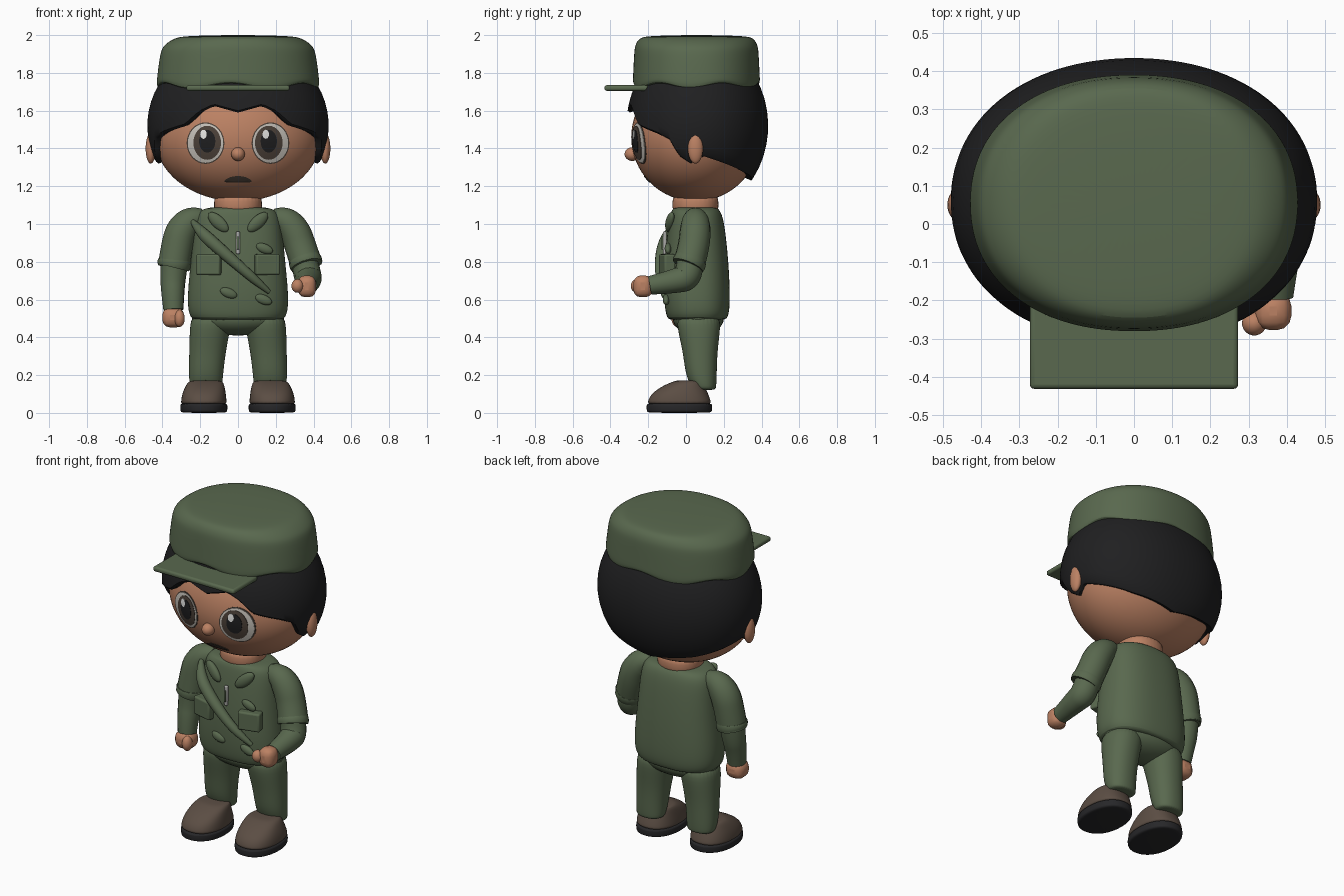
import bpy, bmesh
from math import sin, cos, pi, radians, sqrt, degrees

cube = bpy.data.objects.get("Cube")
if cube:
    bpy.data.objects.remove(cube, do_unlink=True)


def material(name, r, g, b):
    m = bpy.data.materials.new(name)
    m.use_nodes = True
    m.diffuse_color = (r, g, b, 1)
    node = next(n for n in m.node_tree.nodes if n.type == 'BSDF_PRINCIPLED')
    node.inputs["Base Color"].default_value = (r, g, b, 1)
    node.inputs["Roughness"].default_value = 0.8
    return m


GREEN = material("uniform green", .1, .14, .077)
SKIN = material("skin", .5, .22, .125)
HAIR = material("hair black", .014, .014, .015)
BROWN = material("boot brown", .105, .075, .057)
SOLE = material("sole black", .02, .02, .022)
WHITE = material("eye white", .58, .55, .5)
IRIS = material("iris brown", .075, .055, .042)
SHINE = material("eye highlight", .85, .85, .83)
METAL = material("zip grey", .4, .4, .38)


def finish(ob, mat, angle=50):
    ob.data.materials.clear()
    ob.data.materials.append(mat)
    bpy.ops.object.select_all(action='DESELECT')
    ob.select_set(True)
    bpy.context.view_layer.objects.active = ob
    bpy.ops.object.shade_smooth_by_angle(angle=radians(angle))
    return ob


def skin_rings(name, rings, mat, subdiv=0):
    """Bridge equal-length rings of points and cap both ends."""
    bm = bmesh.new()
    vs = [[bm.verts.new(p) for p in ring] for ring in rings]
    n = len(rings[0])
    for a, b in zip(vs, vs[1:]):
        for i in range(n):
            j = (i + 1) % n
            bm.faces.new((a[i], a[j], b[j], b[i]))
    bm.faces.new(vs[0])
    bm.faces.new(vs[-1])
    bmesh.ops.recalc_face_normals(bm, faces=bm.faces)
    me = bpy.data.meshes.new(name)
    bm.to_mesh(me)
    bm.free()
    ob = bpy.data.objects.new(name, me)
    bpy.context.collection.objects.link(ob)
    if subdiv:
        ob.modifiers.new("smooth", 'SUBSURF').levels = subdiv
        ob.modifiers["smooth"].render_levels = subdiv
    return finish(ob, mat)


def oval(t, rx, ry, p):
    """Point on a superellipse, t = 0 facing the front."""
    s, c = sin(t), -cos(t)
    k = (abs(s) ** p + abs(c) ** p) ** (-1 / p)
    return rx * s * k, ry * c * k


def loft(name, sections, mat, p=2.2, n=32, wave=0):
    """Sections are (z, rx, ry, cx, cy); wave ripples the first two."""
    rings = []
    for k, (z, rx, ry, cx, cy) in enumerate(sections):
        ring = []
        for i in range(n):
            t = 2 * pi * i / n
            x, y = oval(t, rx, ry, p)
            ring.append((cx + x, cy + y, z + (wave * cos(6 * t + .6) if k < 2 else 0)))
        rings.append(ring)
    return skin_rings(name, rings, mat, 2)


def ball(name, loc, size, mat, rot=(0, 0, 0), seg=32):
    bpy.ops.mesh.primitive_uv_sphere_add(segments=seg, ring_count=seg // 2, location=loc, rotation=rot)
    ob = bpy.context.object
    ob.name, ob.scale = name, size
    return finish(ob, mat, 180)


def block(name, loc, size, mat, bevel, rot=(0, 0, 0)):
    bpy.ops.mesh.primitive_cube_add(size=1, location=loc, rotation=rot)
    ob = bpy.context.object
    ob.name, ob.scale = name, size
    bpy.ops.object.transform_apply(location=False, rotation=False, scale=True)
    mod = ob.modifiers.new("bevel", 'BEVEL')
    mod.width, mod.segments = bevel, 3
    return finish(ob, mat)


def tube(name, pts, mat):
    """Round limb through (x, y, z, radius) points."""
    cu = bpy.data.curves.new(name, 'CURVE')
    cu.dimensions, cu.bevel_depth, cu.bevel_resolution = '3D', 1, 6
    cu.use_fill_caps = True
    sp = cu.splines.new('NURBS')
    sp.points.add(len(pts) - 1)
    for q, (x, y, z, r) in zip(sp.points, pts):
        q.co, q.radius = (x, y, z, 1), r
    sp.order_u, sp.use_endpoint_u, sp.resolution_u = 3, True, 6
    tmp = bpy.data.objects.new(name + " path", cu)
    bpy.context.collection.objects.link(tmp)
    dg = bpy.context.evaluated_depsgraph_get()
    me = bpy.data.meshes.new_from_object(tmp.evaluated_get(dg))
    bpy.data.objects.remove(tmp, do_unlink=True)
    ob = bpy.data.objects.new(name, me)
    bpy.context.collection.objects.link(ob)
    return finish(ob, mat)


# Head, nose, ears, neck
HX, HY, HZ, CY, CZ = .44, .34, .34, .05, 1.46
ball("head", (0, CY, CZ), (HX, HY, HZ), SKIN, seg=64)
ball("nose", (0, -.285, 1.37), (.036, .04, .036), SKIN)
loft("neck", [(1.05, .13, .125, 0, .05), (1.1, .125, .12, 0, .05), (1.17, .13, .125, 0, .05)], SKIN)


def face_plate(name, cx, cz, rx, rz, off, mat, bend=0):
    """Thin oval plate following the curve of the face."""
    rings = []
    for scale, o in ((1, -.004), (1, off), (.6, off), (.05, off)):
        ring = []
        for i in range(32):
            dx = rx * scale * sin(2 * pi * i / 32)
            x, z = cx + dx, cz + rz * scale * cos(2 * pi * i / 32) + bend * dx * dx
            y = CY - HY * sqrt(1 - (x / HX) ** 2 - ((z - CZ) / HZ) ** 2)
            ring.append((x, y - o, z))
        rings.append(ring)
    return skin_rings(name, rings, mat)


for side, s in (("left", 1), ("right", -1)):
    ball(side + " ear", (s * .462, .05, 1.4), (.027, .04, .08), SKIN)
    face_plate(side + " eye outline", s * .172, 1.428, .1, .11, .002, IRIS)
    face_plate(side + " eye white", s * .172, 1.428, .094, .104, .004, WHITE)
    face_plate(side + " iris", s * .163, 1.43, .073, .09, .006, IRIS)
    face_plate(side + " pupil", s * .163, 1.438, .043, .06, .008, HAIR)
    face_plate(side + " eye highlight", s * .165 - .018, 1.475, .017, .024, .0095, SHINE)
face_plate("mouth", 0, 1.237, .072, .017, .004, IRIS, bend=-2)

# Hair shell with a scalloped lower edge, angle measured from the front
EDGE = [(0, 1.6), (16, 1.635), (25, 1.6), (35, 1.53), (55, 1.49), (66, 1.46),
        (74, 1.37), (84, 1.33), (95, 1.37), (140, 1.285), (180, 1.24)]


def hair_edge(t):
    a = degrees(min(t, 2 * pi - t))
    for (a0, z0), (a1, z1) in zip(EDGE, EDGE[1:]):
        if a <= a1 + 1e-6:
            return z0 + (z1 - z0) * (a - a0) / (a1 - a0)
    return EDGE[-1][1]


steps = [(k / 10, 1, 0) for k in range(11)] + [(1, .97, -.01), (1, .86, .005), (.9, .8, 0)]
hair = []
for f, scale, dz in steps:
    ring = []
    for i in range(120):
        t = 2 * pi * i / 120
        z = 1.84 + (hair_edge(t) - 1.84) * f
        r = scale * sqrt(1 - ((z - 1.52) / .45) ** 2)
        x, y = oval(t, .48 * r, .375 * r, 2.12)
        ring.append((x, y + .06, z + dz))
    hair.append(ring)
skin_rings("hair", hair, HAIR)

# Cap and visor
loft("cap", [(1.72, .4, .31, 0, .055), (1.735, .432, .338, 0, .055), (1.77, .43, .336, 0, .055),
             (1.91, .412, .33, 0, .055), (1.945, .395, .325, 0, .055), (1.985, .34, .305, 0, .055),
             (1.995, .28, .26, 0, .055), (2.0, .1, .09, 0, .055)], GREEN, n=48, wave=.018)
block("cap visor", (0, -.3, 1.72), (.546, .264, .03), GREEN, .012)

# Torso and hips
loft("jacket", [(.49, .22, .14, 0, .06), (.5, .25, .16, 0, .06), (.55, .267, .172, 0, .06),
                (.66, .265, .176, 0, .056), (.8, .25, .17, 0, .055), (.95, .237, .155, 0, .055),
                (1.04, .225, .14, 0, .055), (1.08, .195, .125, 0, .05), (1.092, .12, .1, 0, .05)],
     GREEN, p=2.5)
ball("hips", (0, .065, .5), (.245, .135, .09), GREEN)

# Legs and boots
for side, s in (("left", 1), ("right", -1)):
    loft(side + " trouser leg", [(.12, .075, .055, s * .17, .1), (.135, .085, .065, s * .17, .095),
                                 (.2, .091, .083, s * .17, .08), (.32, .096, .09, s * .162, .075),
                                 (.45, .108, .115, s * .148, .068), (.53, .11, .115, s * .135, .065)], GREEN)
    loft(side + " sole", [(0, .115, .165, s * .181, -.035), (.006, .125, .174, s * .181, -.035),
                          (.045, .126, .175, s * .181, -.035), (.052, .118, .167, s * .181, -.035)], SOLE)
    loft(side + " boot", [(.04, .12, .168, s * .181, -.035), (.06, .121, .168, s * .181, -.035),
                          (.1, .116, .152, s * .18, -.034), (.14, .104, .115, s * .175, -.015),
                          (.165, .092, .08, s * .171, .008), (.173, .07, .06, s * .17, .015)], BROWN, p=2.4)

# Right arm hangs straight
tube("right sleeve", [(-.19, .05, 1.03, .05), (-.24, .05, 1.03, .07), (-.3, .05, .97, .085),
                      (-.325, .045, .87, .085), (-.34, .04, .77, .085)], GREEN)
tube("right cuff", [(-.335, .04, .81, .087), (-.337, .04, .79, .092), (-.342, .04, .77, .086)], GREEN)
tube("right forearm", [(-.335, .04, .82, .075), (-.345, .035, .72, .068), (-.345, .01, .62, .06),
                       (-.342, .0, .545, .053)], GREEN)
block("right hand", (-.343, -.005, .505), (.115, .11, .105), SKIN, .04)
ball("right thumb", (-.31, -.045, .5), (.028, .032, .045), SKIN)

# Left arm bends forward at the elbow
tube("left sleeve", [(.19, .05, 1.03, .05), (.24, .05, 1.03, .07), (.3, .05, .97, .083),
                     (.335, .04, .87, .083), (.362, .015, .785, .085)], GREEN)
tube("left cuff", [(.352, .024, .815, .085), (.358, .018, .797, .092), (.364, .01, .778, .086)], GREEN)
tube("left forearm", [(.35, .02, .81, .07), (.37, .02, .72, .075), (.375, -.05, .7, .066),
                      (.37, -.13, .685, .057), (.368, -.19, .675, .05)], GREEN)
block("left hand", (.365, -.228, .67), (.095, .1, .115), SKIN, .038)
ball("left thumb", (.315, -.26, .672), (.032, .032, .036), SKIN)

# Jacket details
for side, s in (("left", 1), ("right", -1)):
    ball(side + " collar flap", (s * .105, -.085, 1.01), (.07, .022, .033), GREEN, (0, s * radians(-42), s * .25))
    block(side + " pocket", (s * .153, -.1, .785), (.13, .06, .11), GREEN, .01, (0, 0, s * .25))
block("zip", (0, -.113, .9), (.02, .02, .12), METAL, .006)
block("zip slider", (0, -.121, .9), (.012, .02, .07), GREEN, .004)
for k, (x, y, z) in enumerate([(.14, -.095, .87), (-.05, -.115, .635), (.135, -.105, .6)]):
    ball("button tab %d" % (k + 1), (x, y, z), (.047, .018, .025), GREEN, (0, radians(22), 0))
strap = tube("shoulder strap", [(-.245, .0, 1.02, .01), (-.2, -.085, .96, .034), (-.1, -.125, .87, .034),
                                (.02, -.14, .765, .028), (.1, -.13, .695, .024), (.165, -.105, .64, .012)], GREEN)
